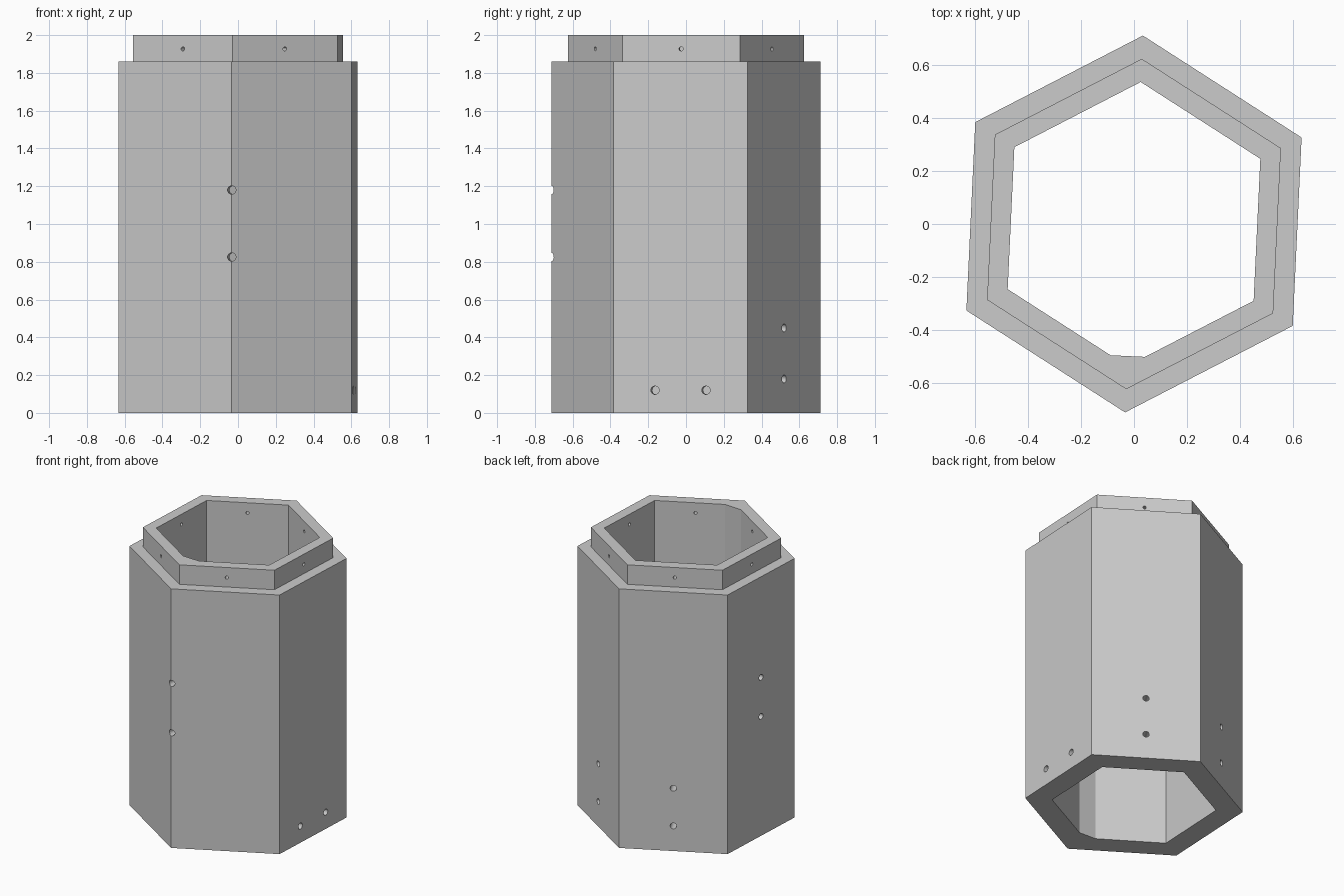
import bpy
import bmesh
import math
from mathutils import Matrix, Vector

if "Cube" in bpy.data.objects:
    bpy.data.objects.remove(bpy.data.objects["Cube"], do_unlink=True)

TURN = 27.3                       # direction of the first hexagon corner, degrees
R_OUT, R_LIP, R_BORE = 0.7125, 0.6245, 0.537
Z_SHOULDER, Z_TOP = 1.86, 2.0

grey = bpy.data.materials.new("plain grey")
grey.use_nodes = True
grey.diffuse_color = (0.6, 0.6, 0.6, 1)
grey.node_tree.nodes["Principled BSDF"].inputs["Base Color"].default_value = (0.6, 0.6, 0.6, 1)


def hexagon(radius):
    return [Vector((radius * math.cos(a), radius * math.sin(a), 0))
            for a in (math.radians(TURN + 60 * i) for i in range(6))]


def make_object(name, bm):
    bmesh.ops.recalc_face_normals(bm, faces=bm.faces)
    mesh = bpy.data.meshes.new(name)
    bm.to_mesh(mesh)
    bm.free()
    mesh.materials.append(grey)
    obj = bpy.data.objects.new(name, mesh)
    bpy.context.collection.objects.link(obj)
    return obj


def stack(name, rings):
    """Closed solid through a stack of (profile, z) rings."""
    bm = bmesh.new()
    loops = [[bm.verts.new((p.x, p.y, z)) for p in prof] for prof, z in rings]
    n = len(loops[0])
    for lo, hi in zip(loops, loops[1:]):
        for i in range(n):
            j = (i + 1) % n
            bm.faces.new((lo[i], lo[j], hi[j], hi[i]))
    bm.faces.new(loops[0][::-1])
    bm.faces.new(loops[-1])
    return make_object(name, bm)


def cut(target, cutter):
    mod = target.modifiers.new("cut", 'BOOLEAN')
    mod.operation = 'DIFFERENCE'
    mod.solver = 'EXACT'
    mod.object = cutter
    bpy.context.view_layer.objects.active = target
    bpy.ops.object.modifier_apply(modifier=mod.name)
    bpy.data.objects.remove(cutter, do_unlink=True)


# Hexagonal tube with a stepped lip at the top
tube = stack("hexagonal_tube", [(hexagon(R_OUT), 0), (hexagon(R_OUT), Z_SHOULDER),
                                (hexagon(R_LIP), Z_SHOULDER), (hexagon(R_LIP), Z_TOP)])

# Bore: hexagon whose front corner is flattened
corners = hexagon(R_BORE)
bore_profile = (corners[:4] + [corners[4].lerp(corners[3], 0.14),
                               corners[4].lerp(corners[5], 0.14)] + corners[5:])
cut(tube, stack("bore_cutter", [(bore_profile, -0.2), (bore_profile, 2.2)]))

# Drilled holes: (direction in degrees, sideways offset, height, radius)
FACE = TURN - 30
holes = [(FACE + 60 * i, 0, 1.927, 0.011) for i in range(6)]           # lip pin holes
holes += [(FACE, s, 0.12, 0.022) for s in (-0.135, 0.135)]             # low side by side pair
holes += [(FACE + a, 0, z, 0.021) for a in (60, 120) for z in (0.18, 0.45)]
holes += [(FACE + 180, 0, z, 0.021) for z in (0.857, 1.137)]
holes += [(FACE + 270, 0, z, 0.022) for z in (0.825, 1.18)]            # holes through front corner

bm = bmesh.new()
for angle, side, z, radius in holes:
    place = (Matrix.Rotation(math.radians(angle), 4, 'Z')
             @ Matrix.Translation((0.6, side, z)) @ Matrix.Rotation(math.pi / 2, 4, 'Y'))
    bmesh.ops.create_cone(bm, cap_ends=True, segments=24, radius1=radius,
                          radius2=radius, depth=0.4, matrix=place)
cut(tube, make_object("hole_cutter", bm))

# Flat walls with smooth hole walls
bpy.ops.object.select_all(action='DESELECT')
tube.select_set(True)
bpy.context.view_layer.objects.active = tube
bpy.ops.object.shade_smooth_by_angle(angle=math.radians(20))
